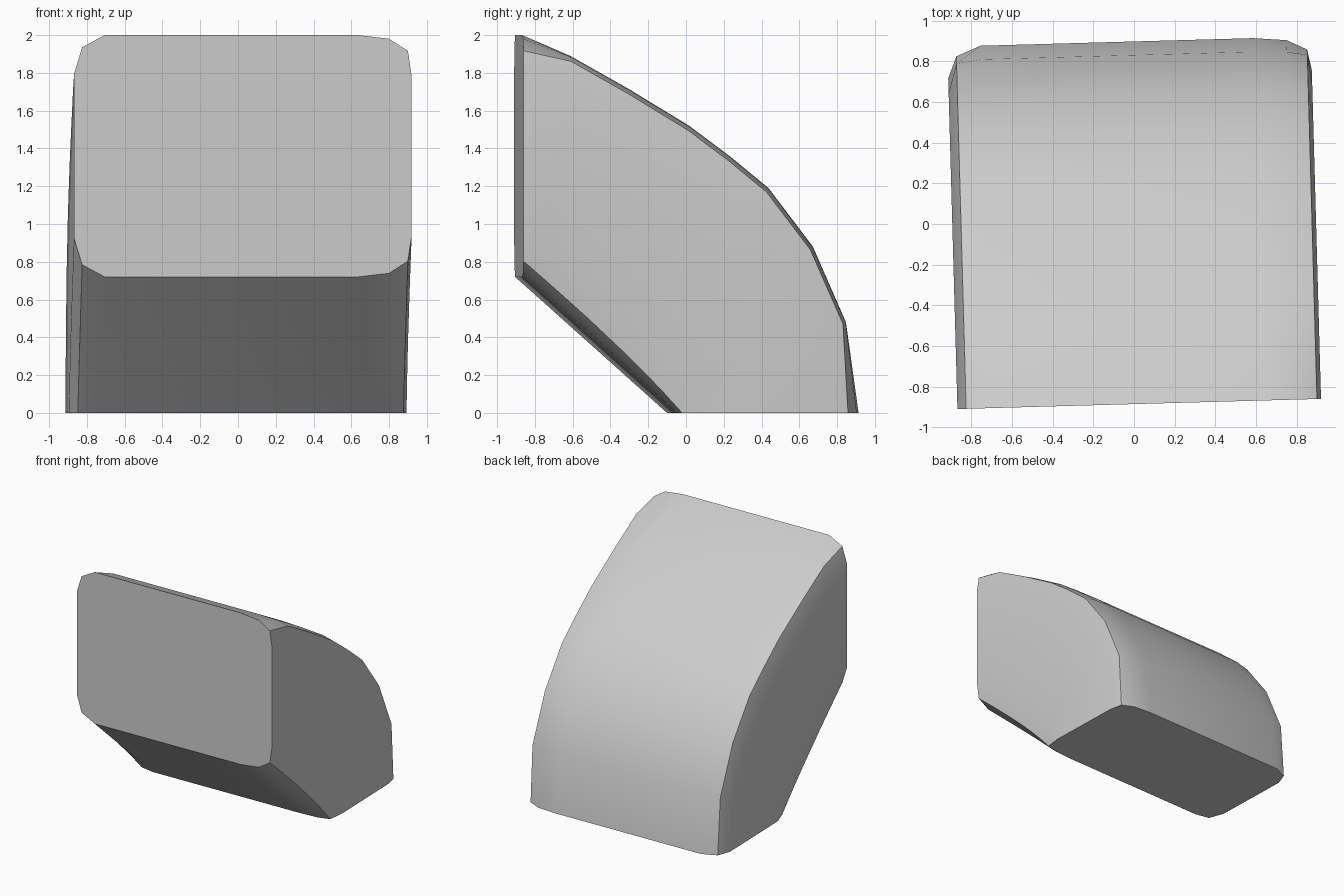
import bpy
import bmesh
from math import radians
from mathutils import Vector

cube = bpy.data.objects.get("Cube")
if cube:
    bpy.data.objects.remove(cube, do_unlink=True)

# Single grey material
grey = bpy.data.materials.new("light grey")
grey.use_nodes = True
colour = (0.6, 0.6, 0.6, 1)
grey.diffuse_color = colour
grey.node_tree.nodes["Principled BSDF"].inputs["Base Color"].default_value = colour

# Outer curve of the elbow (y, z), from the front face down to the base
outer = [(-.885, 2), (-.63, 1.89), (-.32, 1.715), (0, 1.52), (.22, 1.355),
         (.42, 1.19), (.655, .88), (.83, .48), (.897, 0)]
# Straight inner edge
inner_start, inner_end = Vector((-.885, .72)), Vector((-.08, 0))

# Rounded corners: x, share of depth, whether the point hugs the curve mid-way
right_corner = [(.61, 0, True), (.775, .015, True), (.875, .065, True), (.895, .17, False)]
left_corner = [(-.893, .16, False), (-.85, .05, True), (-.73, 0, True)]


def section(bm, i):
    """One rounded cross-section between the inner edge and the outer curve."""
    f = i / (len(outer) - 1)
    a = inner_start.lerp(inner_end, f)
    b = Vector(outer[i])
    hug = 1 if i in (0, len(outer) - 1) else .35
    shrink = 1 - .45 * f
    points = []
    for x, t, tight in left_corner + right_corner:
        points.append((x, 1 - t * (hug if tight else 1)))
    for x, t, tight in reversed(left_corner + right_corner):
        points.append((x, t * shrink if tight else t))
    verts = []
    for x, t in points:
        p = a.lerp(b, t)
        verts.append(bm.verts.new((x, p.x, p.y)))
    return verts


# Loft the sections and cap both ends
bm = bmesh.new()
rings = [section(bm, i) for i in range(len(outer))]
for r0, r1 in zip(rings, rings[1:]):
    n = len(r0)
    for k in range(n):
        j = (k + 1) % n
        bm.faces.new((r0[k], r0[j], r1[j], r1[k]))
bm.faces.new(rings[0])
bm.faces.new(rings[-1])
bmesh.ops.recalc_face_normals(bm, faces=bm.faces)

mesh = bpy.data.meshes.new("elbow_block")
bm.to_mesh(mesh)
bm.free()
mesh.materials.append(grey)
block = bpy.data.objects.new("elbow_block", mesh)
bpy.context.collection.objects.link(block)
block.rotation_euler.z = radians(1.6)

# Smooth curve, crisp ends and side edges
bpy.ops.object.select_all(action="DESELECT")
block.select_set(True)
bpy.context.view_layer.objects.active = block
bpy.ops.object.shade_smooth_by_angle(angle=radians(35))
